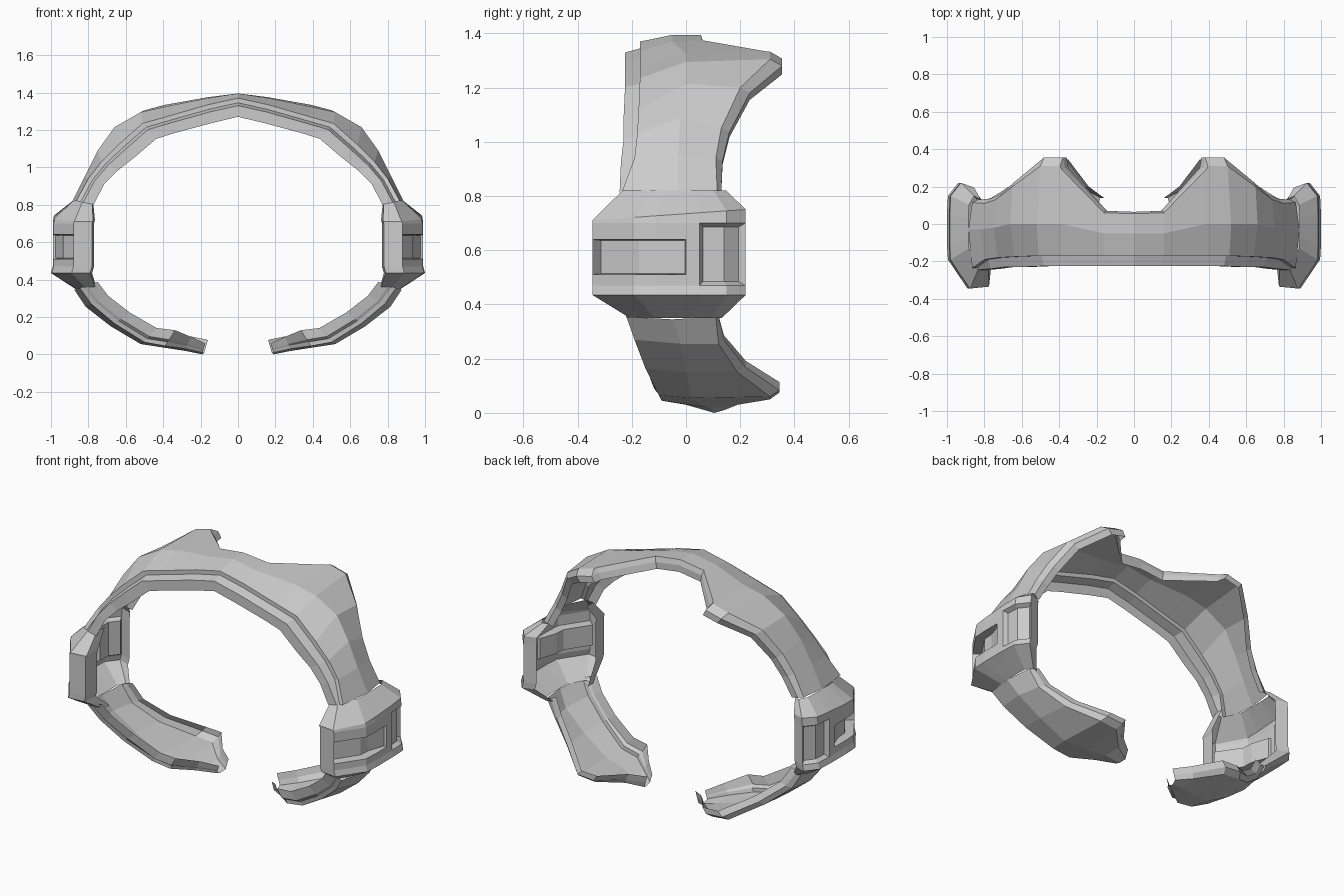
import bpy, bmesh
from mathutils import Vector


def grid_object(name, rows, recess=None):
    """Skin a grid of points (rows along the band) and mirror it across x."""
    bm = bmesh.new()
    vs = [[bm.verts.new(p) for p in row] for row in rows]
    faces = [[bm.faces.new((vs[i][j], vs[i + 1][j], vs[i + 1][j + 1], vs[i][j + 1]))
              for j in range(len(vs[0]) - 1)] for i in range(len(vs) - 1)]
    bm.normal_update()
    if recess:
        recess(bm, faces)
    me = bpy.data.meshes.new(name)
    bm.to_mesh(me)
    bm.free()
    ob = bpy.data.objects.new(name, me)
    bpy.context.collection.objects.link(ob)
    mod = ob.modifiers.new("Mirror", 'MIRROR')
    mod.use_clip = True
    mod.merge_threshold = 0.0005


def inward(p, d, dy=0.0):
    """Move a point toward the ring centre by d and along y by dy."""
    v = Vector((-p[0], 0, 0.65 - p[2])).normalized() * d
    return Vector(p) + v + Vector((0, dy, 0))


def band(name, stations):
    """Station: front, middle, back edge points, front step, back step, lip depth."""
    rows = []
    for s in stations:
        f, m, b = s[0:3], s[3:6], s[6:9]
        step, rim, lip = s[9:]
        rows.append([inward(f, lip, -step), inward(f, lip * 0.4, -step),
                     inward(f, lip * 0.25), f, m, b,
                     inward(b, 0.03, rim), inward(b, 0.07, rim)])
    grid_object(name, rows)


# Upper arch: from the crown down to the housings, with rear humps
band("upper_arch", [
    (0, -.17, 1.37, 0, -.05, 1.395, 0, .055, 1.395, .055, .01, .10),
    (.16, -.17, 1.335, .16, -.05, 1.37, .16, .06, 1.375, .055, .01, .10),
    (.385, -.17, 1.27, .385, .0, 1.325, .385, .29, 1.335, .055, .01, .10),
    (.395, -.17, 1.267, .395, .0, 1.323, .395, .31, 1.333, .055, .045, .10),
    (.51, -.17, 1.235, .52, .0, 1.295, .5, .31, 1.305, .055, .045, .11),
    (.64, -.175, 1.12, .66, .0, 1.215, .65, .2, 1.2, .055, .035, .11),
    (.73, -.18, 1.03, .75, -.02, 1.09, .74, .13, 1.05, .05, .03, .10),
    (.80, -.19, .94, .82, -.03, .95, .80, .11, .94, .05, .025, .09),
    (.865, -.235, .82, .885, -.03, .82, .865, .115, .82, .01, .015, .095),
])

# Lower arms: sweep from the housings down to the pointed tips
band("lower_arm", [
    (.845, -.22, .355, .875, -.05, .345, .85, .11, .355, .005, .005, .10),
    (.785, -.19, .27, .815, -.02, .255, .79, .12, .255, .005, .02, .10),
    (.66, -.15, .165, .68, .0, .15, .66, .19, .15, .005, .03, .10),
    (.5, -.10, .065, .52, .02, .055, .5, .31, .06, .02, .035, .10),
    (.39, -.09, .045, .39, .05, .035, .39, .31, .05, .02, .035, .10),
    (.28, .0, .03, .28, .09, .018, .27, .19, .03, .005, .01, .07),
    (.19, .07, .01, .19, .105, .0, .18, .14, .01, .0, .0, .05),
])

# Side housing: faceted plan outline swept down between two necks
plan = [(.77, -.24), (.78, -.335), (.88, -.345), (.985, -.19), (.99, -.11),
        (.99, 0), (.99, .05), (.985, .15), (.93, .22), (.86, .195)]


def neck(z, x_in, shrink, y_scale):
    return [(x_in + (x - .77) * shrink, y * y_scale, z) for x, y in plan]


rows = [neck(.82, .775, .5, .68), [(x - .005, y, .735 + .07 * y) for x, y in plan]]
rows += [[(x, y, z) for x, y in plan] for z in (.70, .64, .51, .47)]
rows += [[(x + .01, y, .435) for x, y in plan], neck(.35, .755, .52, .6)]


def housing_recesses(bm, faces):
    # Long slot with a ramped floor, then the rear panel
    slot = faces[3][2:5]
    panel = [faces[i][j] for i in (2, 3, 4) for j in (6, 7)]
    bmesh.ops.inset_region(bm, faces=slot, thickness=.004, depth=-.05,
                           use_boundary=True, use_even_offset=True)
    for v in {v for f in slot for v in f.verts if v.co.y > -.04}:
        v.co.x += .035
    bmesh.ops.inset_region(bm, faces=panel, thickness=.014, depth=-.025,
                           use_boundary=True, use_even_offset=True)


grid_object("side_housing", rows, housing_recesses)
